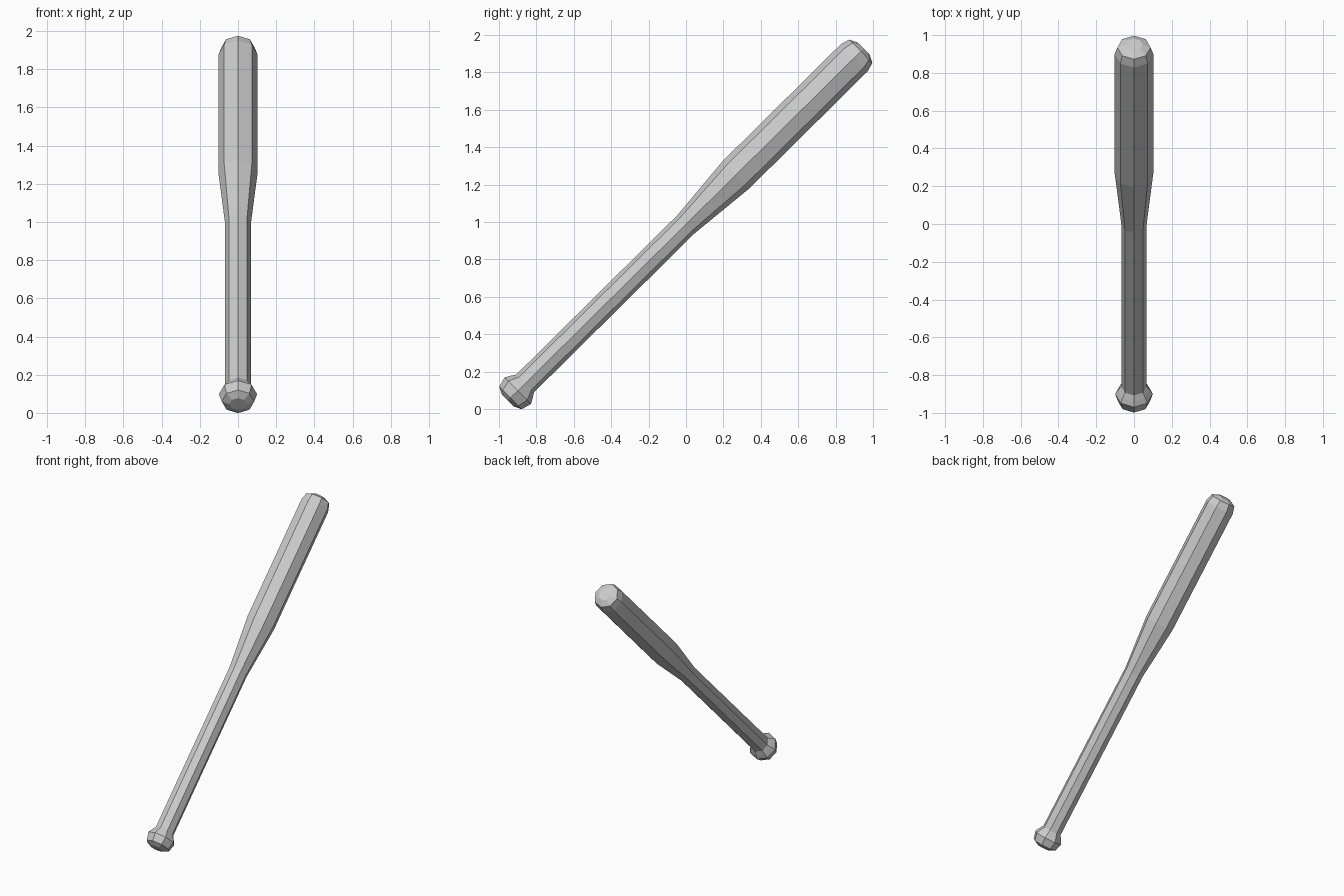
import bpy, bmesh
from math import radians, tau
from mathutils import Matrix

SIDES = 8
cube = bpy.data.objects.get("Cube")
if cube:
    bpy.data.objects.remove(cube, do_unlink=True)

grey = bpy.data.materials.new("light_grey")
grey.use_nodes = True
colour = (0.6, 0.6, 0.6, 1)
grey.diffuse_color = colour
grey.node_tree.nodes["Principled BSDF"].inputs["Base Color"].default_value = colour

# The whole bat leans back from the knob at the front to the barrel behind
lean = Matrix.Translation((0, 0, 0.988)) @ Matrix.Rotation(radians(-45.3), 4, "X")


def lathe(name, profile):
    """Spin (radius, distance along axis) points into a faceted solid part."""
    bm = bmesh.new()
    verts = [bm.verts.new((r, 0, t)) for r, t in profile]
    edges = [bm.edges.new(pair) for pair in zip(verts, verts[1:])]
    bmesh.ops.spin(bm, geom=verts + edges, cent=(0, 0, 0), axis=(0, 0, 1),
                   angle=tau, steps=SIDES)
    bmesh.ops.remove_doubles(bm, verts=bm.verts, dist=0.001)
    # Close the outer end only; neighbouring parts meet at the other
    rim = min(profile)
    if rim[0] < 0.06:
        ends = [e for e in bm.edges if e.is_boundary
                and abs(e.verts[0].co.z - rim[1]) < 0.001]
        bmesh.ops.holes_fill(bm, edges=ends, sides=SIDES)
    bmesh.ops.recalc_face_normals(bm, faces=bm.faces)
    mesh = bpy.data.meshes.new(name)
    bm.to_mesh(mesh)
    bm.free()
    mesh.materials.append(grey)
    obj = bpy.data.objects.new(name, mesh)
    obj.matrix_world = lean
    bpy.context.collection.objects.link(obj)
    # Make sure the surface faces outwards
    side = max(mesh.polygons, key=lambda p: p.center.xy.length)
    if side.normal.xy.dot(side.center.xy) < 0:
        mesh.flip_normals()


# Flared knob, straight handle, and tapered barrel with a rounded end
lathe("knob", [(0.045, -1.34), (0.085, -1.32), (0.1, -1.265),
               (0.085, -1.238), (0.067, -1.21)])
lathe("handle", [(0.067, -1.21), (0.067, 0)])
lathe("barrel", [(0.067, 0), (0.102, 0.375), (0.102, 1.266),
                 (0.088, 1.315), (0.045, 1.336)])
